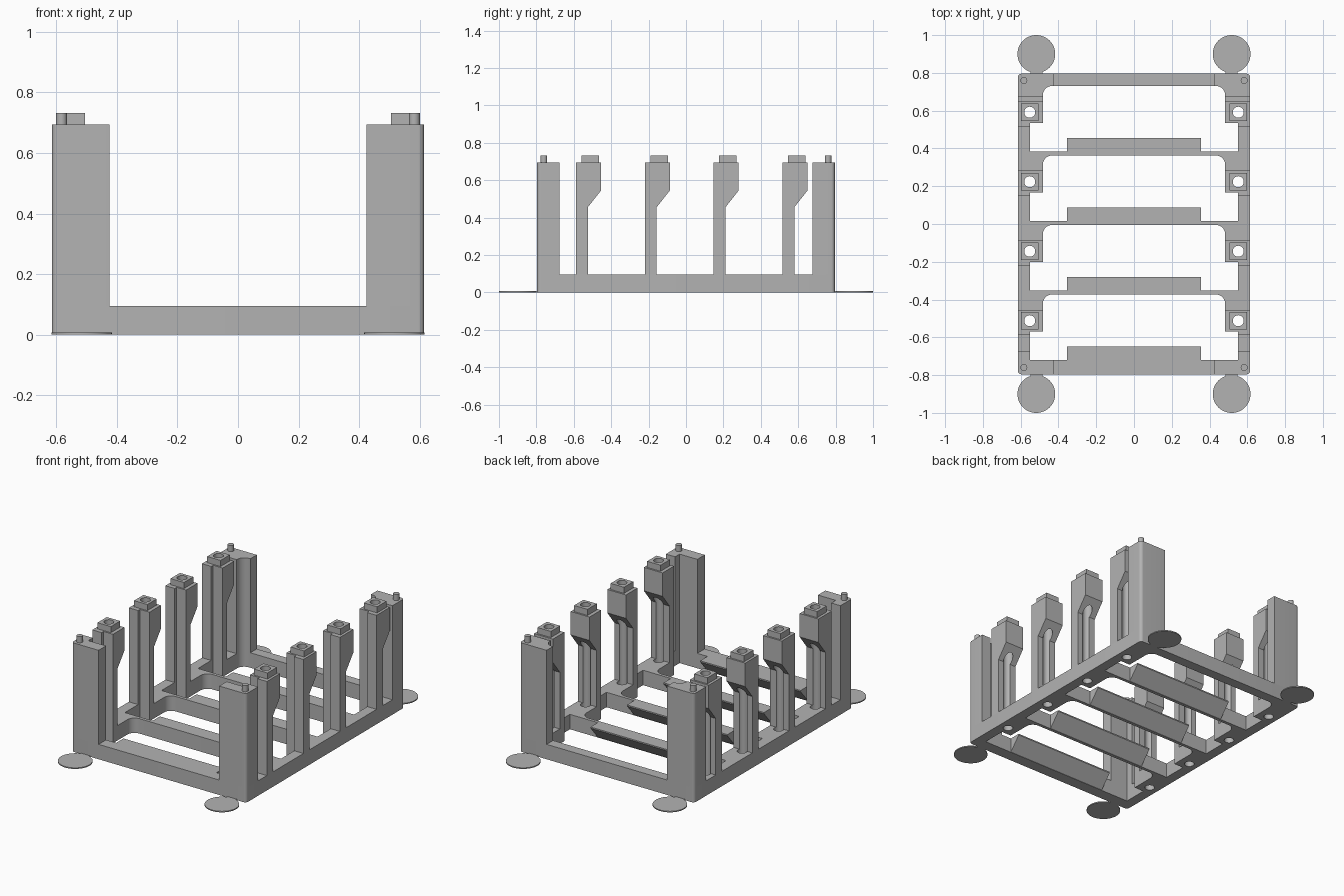
import bpy, bmesh, math
from mathutils import Vector

cube = bpy.data.objects.get("Cube")
if cube:
    bpy.data.objects.remove(cube, do_unlink=True)

grey = bpy.data.materials.new("light grey plastic")
grey.use_nodes = True
grey.diffuse_color = (0.45, 0.45, 0.45, 1)
grey.node_tree.nodes["Principled BSDF"].inputs["Base Color"].default_value = (0.45, 0.45, 0.45, 1)

W, D = 0.615, 0.796            # half width and half depth of the frame
BASE, TOP, TIP = 0.095, 0.694, 0.733
RAIL, PAD = 0.55, 0.483        # inner faces of side rail and post
BAYS = [0.592 - 0.368 * i for i in range(4)]


def prism(name, pts, lo, hi, axis="z"):
    """Extrude a closed outline, given as (x, y) along z or (y, z) along x."""
    def place(p, h):
        return Vector((p[0], p[1], h)) if axis == "z" else Vector((h, p[0], p[1]))
    bm = bmesh.new()
    a = [bm.verts.new(place(p, lo)) for p in pts]
    b = [bm.verts.new(place(p, hi)) for p in pts]
    n = len(pts)
    bm.faces.new(a)
    bm.faces.new(b)
    for i in range(n):
        j = (i + 1) % n
        bm.faces.new((a[i], a[j], b[j], b[i]))
    bmesh.ops.recalc_face_normals(bm, faces=bm.faces)
    mesh = bpy.data.meshes.new(name)
    bm.to_mesh(mesh)
    bm.free()
    mesh.materials.append(grey)
    ob = bpy.data.objects.new(name, mesh)
    bpy.context.collection.objects.link(ob)
    return ob


def arc(cx, cy, r, a0, a1, steps=8):
    angles = [math.radians(a0 + (a1 - a0) * i / steps) for i in range(steps + 1)]
    return [(cx + r * math.cos(a), cy + r * math.sin(a)) for a in angles]


def rect(x0, x1, y0, y1):
    return [(x0, y0), (x1, y0), (x1, y1), (x0, y1)]


def circle(x, y, r, steps=32):
    return arc(x, y, r, 0, 360, steps)[:-1]


def flip(pts, s):
    return [(s * x, y) for x, y in pts]


def mirrored(half):
    return half + flip(half[::-1], -1)


def cut(ob, *cutters):
    """Subtract each cutter in turn, then discard it."""
    bpy.context.view_layer.objects.active = ob
    for c in cutters:
        c.hide_render = True
        mod = ob.modifiers.new("cut", "BOOLEAN")
        mod.operation, mod.solver, mod.object = "DIFFERENCE", "EXACT", c
        bpy.ops.object.modifier_apply(modifier=mod.name)
        bpy.data.objects.remove(c, do_unlink=True)
    return ob


def bore(x, y):
    return prism("bore", circle(x, y, 0.029), -0.1, 1)


parts = []
R = 0.02

# Ladder frame with four bays and screw holes
frame = prism("base_frame", mirrored(arc(W - R, R - D, R, -90, 0) + arc(W - R, D - R, R, 0, 90)), 0, BASE)
for c in BAYS:
    pad, back, front = c - 0.057, c + 0.139, c - 0.209
    bay = [(RAIL, front), (RAIL, pad), (PAD, pad)] + arc(PAD - 0.05, back - 0.05, 0.05, 0, 90)
    cut(frame, prism("bay", mirrored(bay), -0.1, 0.3), bore(0.552, c), bore(-0.552, c))
    # Sloped ledge behind each crossbar
    ledge = [(front, 0.002), (front, BASE), (front + 0.073, BASE), (front + 0.073, BASE - 0.008)]
    parts.append(prism("crossbar_ledge", ledge, -0.354, 0.354, "x"))
parts.append(frame)

for s, side in ((1, "left"), (-1, "right")):
    # Posts with overhanging heads, stepped front and a full-height bore
    for c in BAYS:
        f, k, h = c - 0.076, c - 0.013, c + 0.058
        profile = [(f, BASE), (k, BASE), (k, 0.455), (h, 0.545), (h, TOP), (f, TOP)]
        xs = sorted((s * PAD, s * W))
        post = prism(side + "_post", profile, *xs, "x")
        notch = prism("notch", flip(rect(0.4, RAIL, c - 0.2, c - 0.057), s), 0, 1)
        parts.append(cut(post, notch, bore(s * 0.552, c)))
        q = 0.047
        cap = prism(side + "_post_cap", rect(s * 0.552 - q, s * 0.552 + q, c - q, c + q), TOP, TIP)
        parts.append(cut(cap, bore(s * 0.552, c)))

    # Corner columns
    rear = ([(0.425, D), (0.425, 0.731)] + arc(PAD - 0.05, 0.681, 0.05, 90, 0)
            + [(PAD, 0.676), (W, 0.676)] + arc(W - R, D - R, R, 0, 90))
    fore = ([(0.425, -D), (0.425, -0.721), (RAIL, -0.721), (RAIL, -0.676), (W, -0.676)]
            + arc(W - R, R - D, R, 0, -90))
    parts.append(prism(side + "_rear_column", flip(rear, s), BASE, TOP))
    parts.append(prism(side + "_front_column", flip(fore, s), BASE, TOP))

    # Locating pins and thin round feet with tabs
    for t, end in ((1, "rear"), (-1, "front")):
        name = side + "_" + end
        parts.append(prism(name + "_pin", circle(s * 0.583, t * 0.76, 0.018), TOP, TIP))
        parts.append(prism(name + "_foot_disc", circle(s * 0.517, t * 0.9, 0.1, 48), 0, 0.007))
        tab = rect(s * 0.517 - 0.032, s * 0.517 + 0.032, *sorted((t * D, t * 0.81)))
        parts.append(prism(name + "_foot_tab", tab, 0, 0.006))

# Smooth the round surfaces and keep hard edges
bpy.ops.object.select_all(action="DESELECT")
for ob in parts:
    ob.select_set(True)
bpy.context.view_layer.objects.active = frame
bpy.ops.object.shade_smooth_by_angle(angle=math.radians(30))
